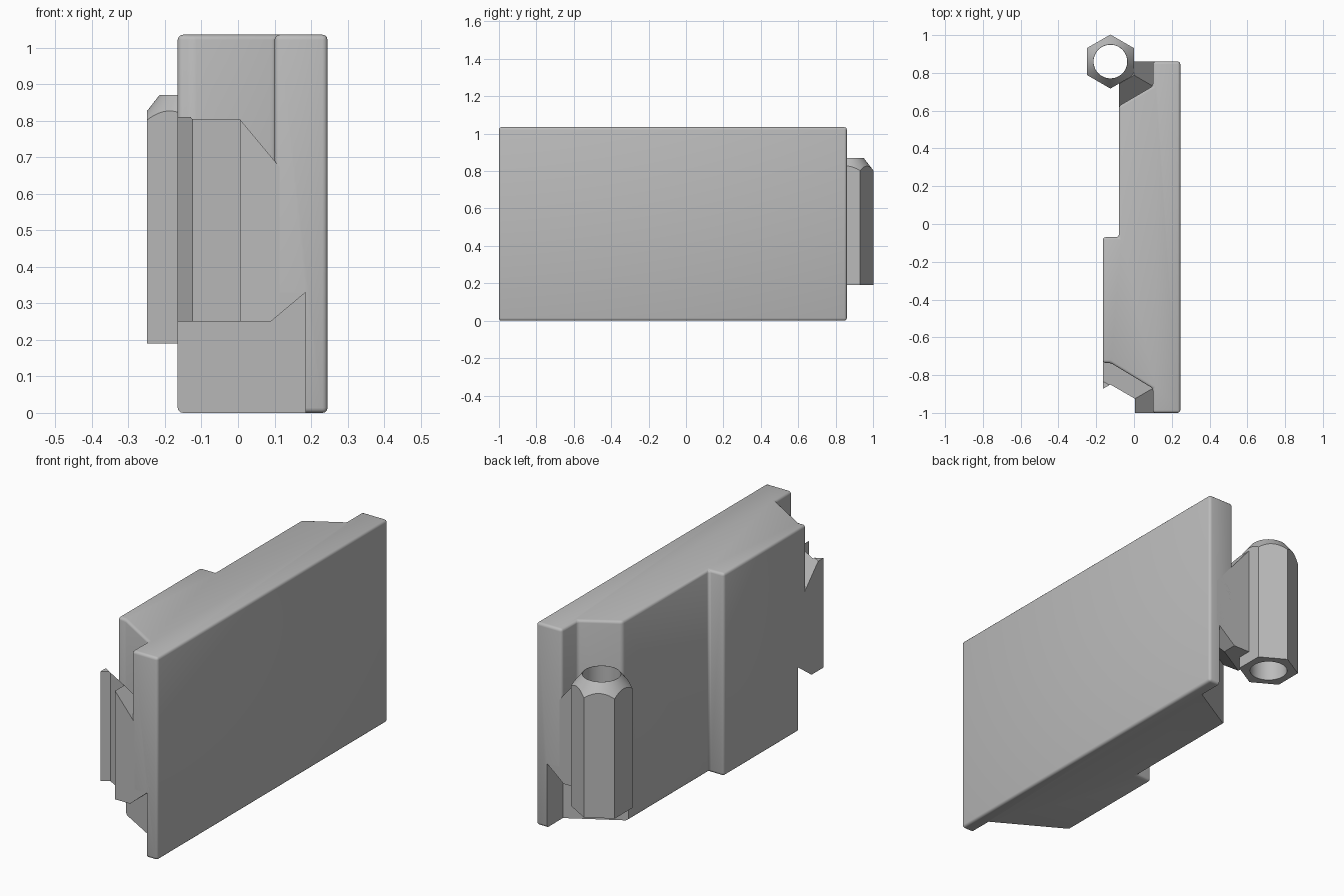
import bpy, bmesh, math
from mathutils import Vector

cube = bpy.data.objects.get("Cube")
if cube:
    bpy.data.objects.remove(cube, do_unlink=True)

grey = bpy.data.materials.new("plain_grey")
grey.use_nodes = True
GREY = (0.5, 0.5, 0.5, 1)
grey.diffuse_color = GREY
grey.node_tree.nodes["Principled BSDF"].inputs["Base Color"].default_value = GREY

HEIGHT = 1.035
PIN_X, PIN_Y = -0.125, 0.86
LENGTH = 1.86          # pitch from one hinge to the next


def finish(bm, name):
    bmesh.ops.recalc_face_normals(bm, faces=bm.faces)
    mesh = bpy.data.meshes.new(name)
    bm.to_mesh(mesh)
    bm.free()
    mesh.materials.append(grey)
    ob = bpy.data.objects.new(name, mesh)
    bpy.context.collection.objects.link(ob)
    return ob


def prism(name, outline, z0, z1):
    bm = bmesh.new()
    face = bm.faces.new([bm.verts.new((x, y, z0)) for x, y in outline])
    new = bmesh.ops.extrude_face_region(bm, geom=[face])["geom"]
    verts = [v for v in new if isinstance(v, bmesh.types.BMVert)]
    bmesh.ops.translate(bm, vec=(0, 0, z1 - z0), verts=verts)
    return finish(bm, name)


def ring(x, y, radius, sides):
    # Polygon with a corner pointing along y
    return [(x + radius * math.sin(2 * math.pi * i / sides),
             y + radius * math.cos(2 * math.pi * i / sides)) for i in range(sides)]


def apply_modifiers(ob):
    bpy.ops.object.select_all(action='DESELECT')
    bpy.context.view_layer.objects.active = ob
    ob.select_set(True)
    for m in list(ob.modifiers):
        bpy.ops.object.modifier_apply(modifier=m.name)


def combine(ob, other, operation='DIFFERENCE'):
    m = ob.modifiers.new(operation.lower(), 'BOOLEAN')
    m.operation, m.object, m.solver = operation, other, 'EXACT'
    apply_modifiers(ob)
    bpy.data.objects.remove(other, do_unlink=True)


def smooth(ob, degrees):
    bpy.ops.object.select_all(action='DESELECT')
    bpy.context.view_layer.objects.active = ob
    ob.select_set(True)
    bpy.ops.object.shade_smooth_by_angle(angle=math.radians(degrees))


# Slab with a stepped inner face and angled shoulders at both ends
slab = prism("slab", [(0.245, -1), (0.245, 0.86), (0.10, 0.86), (0.10, 0.73),
                      (-0.08, 0.625), (-0.08, -0.07), (-0.165, -0.07),
                      (-0.165, -0.735), (-0.125, -0.735), (0.10, -0.87), (0.10, -1)],
             0, HEIGHT)
bevel = slab.modifiers.new("rounding", 'BEVEL')
bevel.width, bevel.segments = 0.014, 3
apply_modifiers(slab)

# Deeper shoulders along the lower edge
for side, wall_y in ((-1, -0.87), (1, 0.73)):
    relief = prism("relief", [(0.185, wall_y), (-0.3, wall_y - side * 0.28),
                              (-0.3, side * 1.2), (0.185, side * 1.2)], -0.1, 0.33)
    combine(slab, relief)
smooth(slab, 35)


def hinge_arm(name, side, wall_y, x0, y0, y1):
    # Block with sloped top and bottom where it leaves the shoulder walls
    ob = prism(name, [(x0, y0), (0.2, y0), (0.2, y1), (x0, y1)], 0.25, 0.81)
    bm = bmesh.new()
    bm.from_mesh(ob.data)
    bpy.data.objects.remove(ob, do_unlink=True)
    for out in (Vector((-1, 0, 0)), Vector((-0.5, side * 0.866, 0))):
        for point, normal in (((0.10, wall_y, 0.69), Vector((0, 0, 1)) - out * 1.2),
                              ((0.185, wall_y, 0.33), Vector((0, 0, -1)) - out * 0.84)):
            cut = bmesh.ops.bisect_plane(
                bm, geom=bm.verts[:] + bm.edges[:] + bm.faces[:],
                plane_co=point, plane_no=normal, clear_outer=True)
            edges = [e for e in cut["geom_cut"] if isinstance(e, bmesh.types.BMEdge)]
            bmesh.ops.contextual_create(bm, geom=edges)
    return finish(bm, name)


# Front arm with a hexagonal pocket for the next barrel
front_arm = hinge_arm("front_arm", -1, -0.87, -0.165, -1, -0.62)
combine(front_arm, prism("pocket", ring(PIN_X, PIN_Y - LENGTH, 0.15, 6), 0, 1))

# Hexagonal barrel with a turned chamfer on top
barrel = prism("hinge_barrel", ring(PIN_X, PIN_Y, 0.143, 6), 0.19, 0.87)
bm = bmesh.new()
bmesh.ops.create_cone(bm, cap_ends=True, segments=64, radius1=0.79, radius2=0.09, depth=0.9)
bmesh.ops.translate(bm, verts=bm.verts, vec=(PIN_X, PIN_Y, 0.42))
combine(barrel, finish(bm, "chamfer"), 'INTERSECT')

# Back arm joins the barrel, and the pin hole runs through both
back_arm = hinge_arm("back_arm", 1, 0.73, -0.08, 0.53, 0.86)
combine(barrel, back_arm, 'UNION')
combine(barrel, prism("pin_hole", ring(PIN_X, PIN_Y, 0.089, 48), 0, 1))
smooth(barrel, 25)
